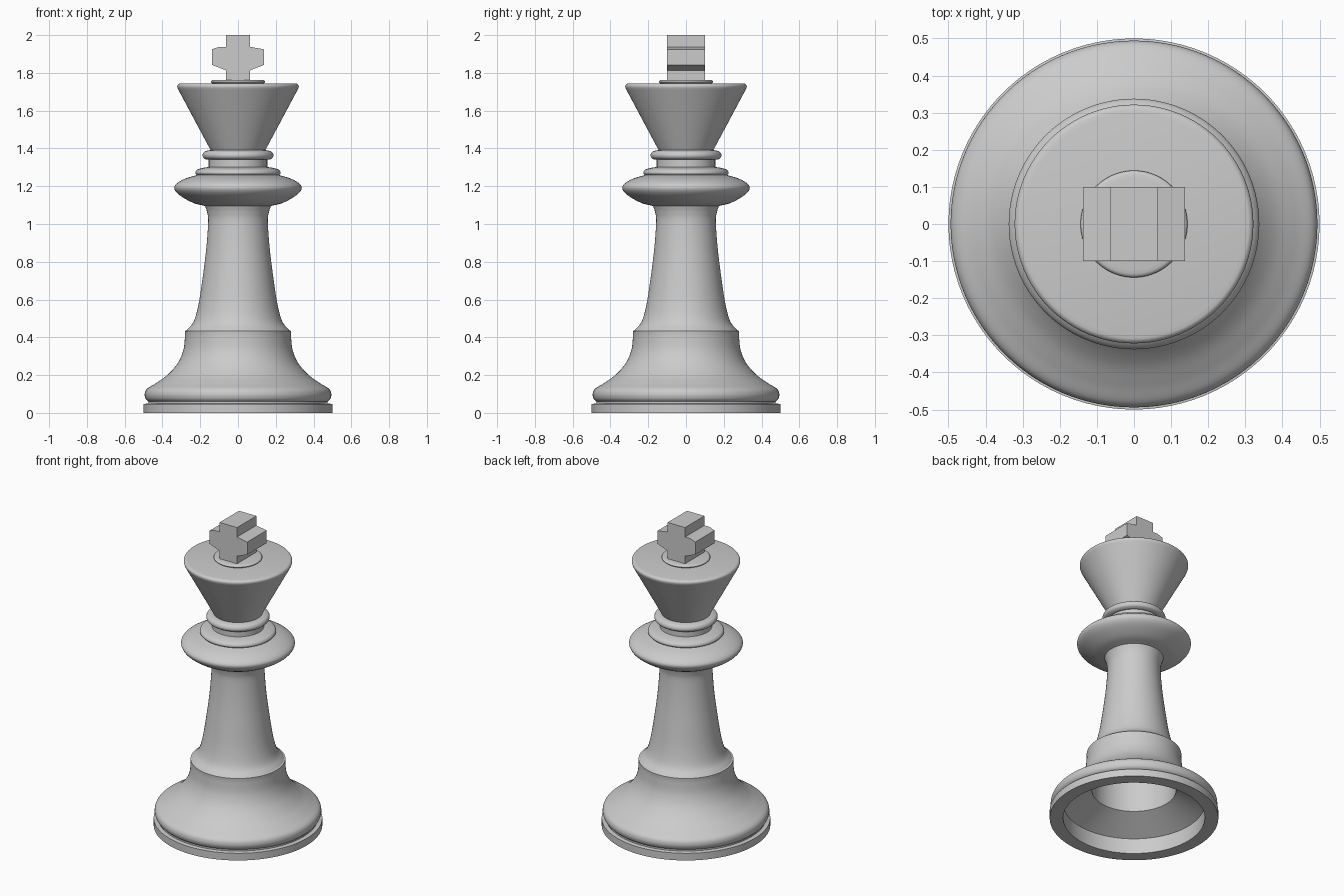
import bpy, bmesh, math
from mathutils import Vector

cube = bpy.data.objects.get("Cube")
if cube:
    bpy.data.objects.remove(cube, do_unlink=True)

SIDES = 96

grey = bpy.data.materials.new("plain grey")
grey.use_nodes = True
colour = (0.6, 0.6, 0.6, 1)
grey.diffuse_color = colour
grey.node_tree.nodes["Principled BSDF"].inputs["Base Color"].default_value = colour


def add_object(name, bm):
    bmesh.ops.remove_doubles(bm, verts=bm.verts, dist=0.0002)
    bmesh.ops.recalc_face_normals(bm, faces=bm.faces)
    mesh = bpy.data.meshes.new(name)
    bm.to_mesh(mesh)
    bm.free()
    mesh.materials.append(grey)
    obj = bpy.data.objects.new(name, mesh)
    bpy.context.collection.objects.link(obj)
    return obj


def curve(points, steps=6):
    """Smooth curve through (radius, height) points."""
    p = [Vector(q) for q in points]
    p = [2 * p[0] - p[1]] + p + [2 * p[-1] - p[-2]]
    out = []
    for a, b, c, d in zip(p, p[1:], p[2:], p[3:]):
        for i in range(steps):
            t = i / steps
            out.append(0.5 * (2 * b + (c - a) * t + (2 * a - 5 * b + 4 * c - d) * t * t
                              + (3 * b - a - 3 * c + d) * t ** 3))
    return out + [p[-2]]


def lathe(name, profile):
    """Turn a (radius, height) profile around the z axis."""
    bm = bmesh.new()
    verts = [bm.verts.new((r, 0, z)) for r, z in profile]
    edges = [bm.edges.new(pair) for pair in zip(verts, verts[1:])]
    bmesh.ops.spin(bm, geom=verts + edges, cent=(0, 0, 0), axis=(0, 0, 1),
                   angle=math.tau, steps=SIDES)
    obj = add_object(name, bm)
    bpy.ops.object.select_all(action="DESELECT")
    bpy.context.view_layer.objects.active = obj
    obj.select_set(True)
    bpy.ops.object.shade_smooth_by_angle(angle=math.radians(35))
    return obj


# Hollow foot: cavity, flat rim, disc, then the swelling base up to its lip
lathe("base",
      [(0, 0.4), (0.25, 0.4), (0.25, 0.19), (0.42, 0.1), (0.42, 0), (0.5, 0), (0.5, 0.047), (0.475, 0.05)]
      + curve([(0.475, 0.06), (0.489, 0.075), (0.494, 0.1), (0.482, 0.127), (0.435, 0.157),
               (0.375, 0.2), (0.32, 0.262), (0.29, 0.33), (0.281, 0.4), (0.281, 0.434)])
      + [(0.272, 0.437)])

# Tapering stem
lathe("stem", curve([(0.272, 0.437), (0.235, 0.483), (0.21, 0.57), (0.188, 0.71),
                     (0.168, 0.87), (0.158, 1.01), (0.163, 1.06), (0.174, 1.095)]))

# Wide collar with a smaller step on top
lathe("collar",
      curve([(0.174, 1.095), (0.24, 1.113), (0.31, 1.153), (0.337, 1.187),
             (0.325, 1.214), (0.28, 1.24), (0.218, 1.259)])
      + curve([(0.218, 1.259), (0.226, 1.27), (0.218, 1.286), (0.19, 1.296), (0.155, 1.302)]))

# Neck with a rounded ring
lathe("neck_ring",
      [(0.155, 1.302), (0.155, 1.341)]
      + curve([(0.168, 1.341), (0.183, 1.35), (0.188, 1.365), (0.18, 1.381), (0.16, 1.389), (0.145, 1.391)]))

# Flared head with a rounded rim
lathe("head",
      [(0.145, 1.391), (0.309, 1.698)]
      + curve([(0.309, 1.698), (0.32, 1.72), (0.321, 1.733), (0.313, 1.742), (0.3, 1.745)])
      + [(0, 1.745)])

# Small rounded disc under the cross
lathe("cross_seat",
      curve([(0.138, 1.745), (0.144, 1.752), (0.138, 1.76), (0.125, 1.763)], 4) + [(0, 1.763)])

# Cross: flat outline pushed through from front to back
outline = [(-0.063, 1.755), (0.063, 1.755), (0.063, 1.813), (0.137, 1.842), (0.137, 1.925),
           (0.063, 1.938), (0.063, 2), (-0.063, 2), (-0.063, 1.938), (-0.1, 1.938),
           (-0.137, 1.925), (-0.137, 1.842), (-0.063, 1.813)]
bm = bmesh.new()
face = bm.faces.new([bm.verts.new((x, -0.1, z)) for x, z in outline])
pushed = bmesh.ops.extrude_face_region(bm, geom=[face], use_keep_orig=True)["geom"]
bmesh.ops.translate(bm, vec=(0, 0.2, 0),
                    verts=[g for g in pushed if isinstance(g, bmesh.types.BMVert)])
add_object("cross", bm)
